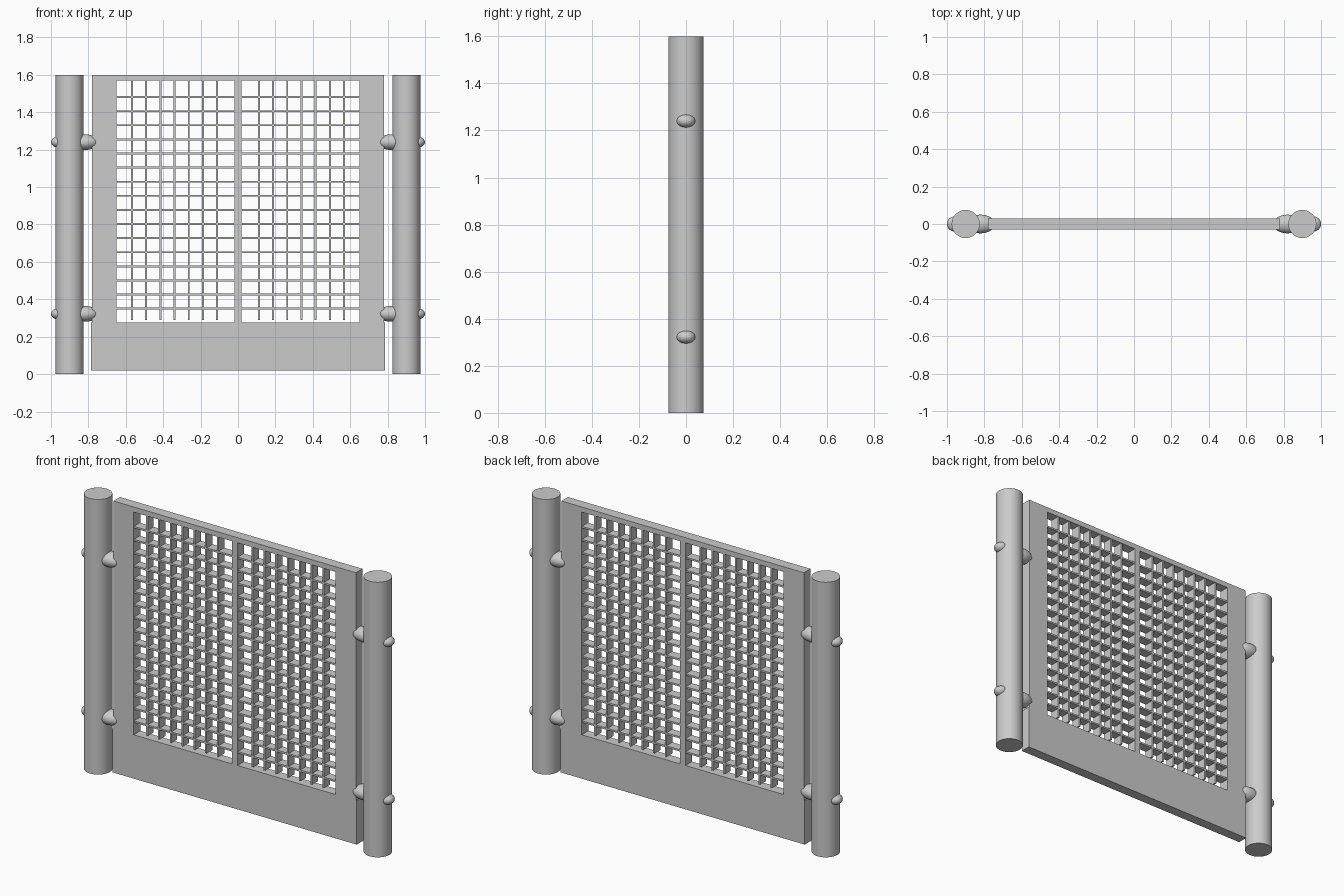
import bpy, bmesh
from mathutils import Matrix

if "Cube" in bpy.data.objects:
    bpy.data.objects.remove(bpy.data.objects["Cube"])


def finish(name, bm, smooth=False):
    mesh = bpy.data.meshes.new(name)
    bm.to_mesh(mesh)
    bm.free()
    ob = bpy.data.objects.new(name, mesh)
    bpy.context.collection.objects.link(ob)
    if smooth:
        bpy.ops.object.select_all(action='DESELECT')
        ob.select_set(True)
        bpy.context.view_layer.objects.active = ob
        bpy.ops.object.shade_smooth_by_angle()
    return ob


def add_box(bm, x0, x1, y, z0, z1):
    m = (Matrix.Translation(((x0 + x1) / 2, 0, (z0 + z1) / 2))
         @ Matrix.Diagonal((x1 - x0, 2 * y, z1 - z0, 1)))
    bmesh.ops.create_cube(bm, size=1, matrix=m)


def box(name, *args):
    bm = bmesh.new()
    add_box(bm, *args)
    return finish(name, bm)


def ellipsoid(name, x, z, radii):
    bm = bmesh.new()
    m = Matrix.Translation((x, 0, z)) @ Matrix.Diagonal((*radii, 1))
    bmesh.ops.create_uvsphere(bm, u_segments=32, v_segments=16, radius=1, matrix=m)
    return finish(name, bm, True)


D = 0.03  # half thickness of the gate

# Gate frame
box("kick_plate", -0.785, 0.785, D, 0.02, 0.275)
box("top_rail", -0.65, 0.65, D, 1.57, 1.6)
box("centre_bar", -0.018, 0.018, D, 0.275, 1.57)
box("left_stile", -0.78, -0.65, D, 0.275, 1.6)
box("right_stile", 0.65, 0.78, D, 0.275, 1.6)

# Lattice of thin slats
bm = bmesh.new()
for i in range(16):
    z = 0.35 + i * 0.0754
    add_box(bm, -0.65, 0.65, 0.027, z - 0.005, z + 0.005)
finish("horizontal_slats", bm)

bm = bmesh.new()
for s in (-1, 1):
    for i in range(7):
        x = s * (0.112 + i * 0.0758)
        add_box(bm, x - 0.005, x + 0.005, 0.027, 0.29, 1.57)
finish("vertical_slats", bm)

# Round posts with hinge knobs and outer caps
for side, s in (("left", -1), ("right", 1)):
    bm = bmesh.new()
    bmesh.ops.create_cone(bm, cap_ends=True, segments=48, radius1=0.075,
                          radius2=0.075, depth=1.6,
                          matrix=Matrix.Translation((s * 0.9, 0, 0.8)))
    finish(side + "_post", bm, True)
    for level, z in (("lower", 0.322), ("upper", 1.24)):
        ellipsoid(f"{side}_{level}_hinge", s * 0.82, z, (0.075, 0.05, 0.042))
        ellipsoid(f"{side}_{level}_cap", s * 0.96, z, (0.04, 0.04, 0.029))
